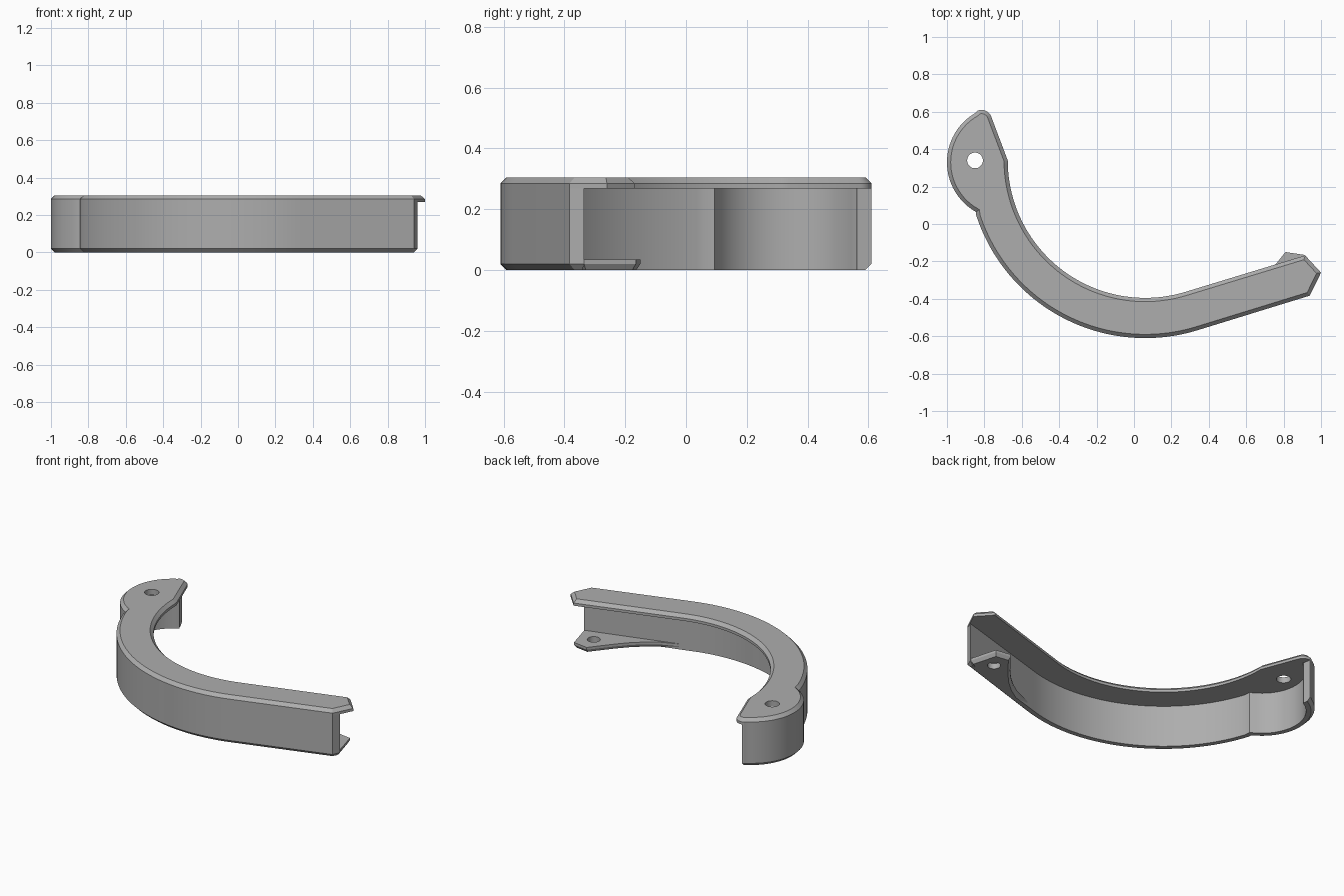
import bpy
import bmesh
from math import cos, sin, radians
from mathutils import Vector

if "Cube" in bpy.data.objects:
    bpy.data.objects.remove(bpy.data.objects["Cube"])

grey = bpy.data.materials.new("plain grey")
grey.use_nodes = True
grey.diffuse_color = (0.42, 0.42, 0.42, 1)
grey.node_tree.nodes["Principled BSDF"].inputs["Base Color"].default_value = grey.diffuse_color


def arc(cx, cy, r, start, end, n):
    angles = [radians(start + (end - start) * i / n) for i in range(n + 1)]
    return [Vector((cx + r * cos(a), cy + r * sin(a))) for a in angles]


def inset(pts, d):
    """Mitred inward offset of a closed clockwise outline."""
    out = []
    for i, p in enumerate(pts):
        a = (p - pts[i - 1]).normalized()
        b = (pts[(i + 1) % len(pts)] - p).normalized()
        n1, n2 = Vector((a.y, -a.x)), Vector((b.y, -b.x))
        out.append(p + d * (n1 + n2) / max(1 + n1.dot(n2), 0.3))
    return out


def solid(name, rings):
    """Stack matching outlines at given heights into a closed solid."""
    bm = bmesh.new()
    loops = [[bm.verts.new((p.x, p.y, z)) for p in pts] for pts, z in rings]
    n = len(loops[0])
    for low, high in zip(loops, loops[1:]):
        for i in range(n):
            j = (i + 1) % n
            bm.faces.new((low[i], low[j], high[j], high[i]))
    bm.faces.new(loops[0])
    bm.faces.new(loops[-1])
    bmesh.ops.recalc_face_normals(bm, faces=bm.faces)
    mesh = bpy.data.meshes.new(name)
    bm.to_mesh(mesh)
    bm.free()
    mesh.materials.append(grey)
    obj = bpy.data.objects.new(name, mesh)
    bpy.context.collection.objects.link(obj)
    return obj


def activate(obj):
    bpy.ops.object.select_all(action="DESELECT")
    obj.select_set(True)
    bpy.context.view_layer.objects.active = obj


def drill(obj, x, y, r=0.042):
    """Cut a round vertical hole and discard the cutter."""
    circle = arc(x, y, r, 0, 350, 35)
    cutter = solid("hole_cutter", [(circle, -0.1), (circle, 0.5)])
    cutter.hide_render = True
    mod = obj.modifiers.new("hole", "BOOLEAN")
    mod.operation = "DIFFERENCE"
    mod.solver = "EXACT"
    mod.object = cutter
    activate(obj)
    bpy.ops.object.modifier_apply(modifier=mod.name)
    bpy.data.objects.remove(cutter)


# Outline: arm corner, outer sweep, lobe, tip, inner sweep, pointed arm end
outer = [Vector((0.94, -0.383))]
outer += arc(0.06, 0.34, 0.95, 287, 198, 48)
outer += arc(-0.695, 0.33, 0.305, 240.5, 120, 32)
outer += arc(-0.815, 0.555, 0.055, 112, 100, 2)
outline = outer + arc(-0.815, 0.555, 0.055, 92, 20, 8)
outline += arc(0.06, 0.34, 0.735, 180, 287, 56)
outline += [Vector((0.915, -0.168)), Vector((1.0, -0.26))]
n = len(outer)

# Top plate with chamfered upper edge
plate = solid("top_plate", [(outline, 0.268), (outline, 0.285), (inset(outline, 0.02), 0.305)])
drill(plate, -0.85, 0.34)

# Wall along the outer edge, chamfered at the foot
inner = inset(outline, 0.05)[:n]
inner[0] = Vector((0.96, -0.335))
foot_inner = list(inner)
foot_inner[0] = Vector((0.94, -0.341))
foot = inset(outline, 0.02)[:n]
wall = solid("outer_wall", [
    (foot + foot_inner[::-1], 0),
    (outer + inner[::-1], 0.02),
    (outer + inner[::-1], 0.27),
])

# Lower mounting tab with a hollow curved edge that fades into the wall
tab_outline = [Vector(p) for p in (
    (0.92, -0.36), (0.36, -0.535), (0.38, -0.505), (0.5, -0.455), (0.57, -0.41),
    (0.64, -0.35), (0.7, -0.285), (0.76, -0.212), (0.81, -0.15), (0.91, -0.165),
    (0.957, -0.335))]
tab = solid("lower_tab", [(inset(tab_outline, 0.013), 0), (tab_outline, 0.02), (tab_outline, 0.035)])
drill(tab, 0.84, -0.265, 0.038)

for part in (plate, wall, tab):
    activate(part)
    bpy.ops.object.shade_smooth_by_angle(angle=radians(25))
